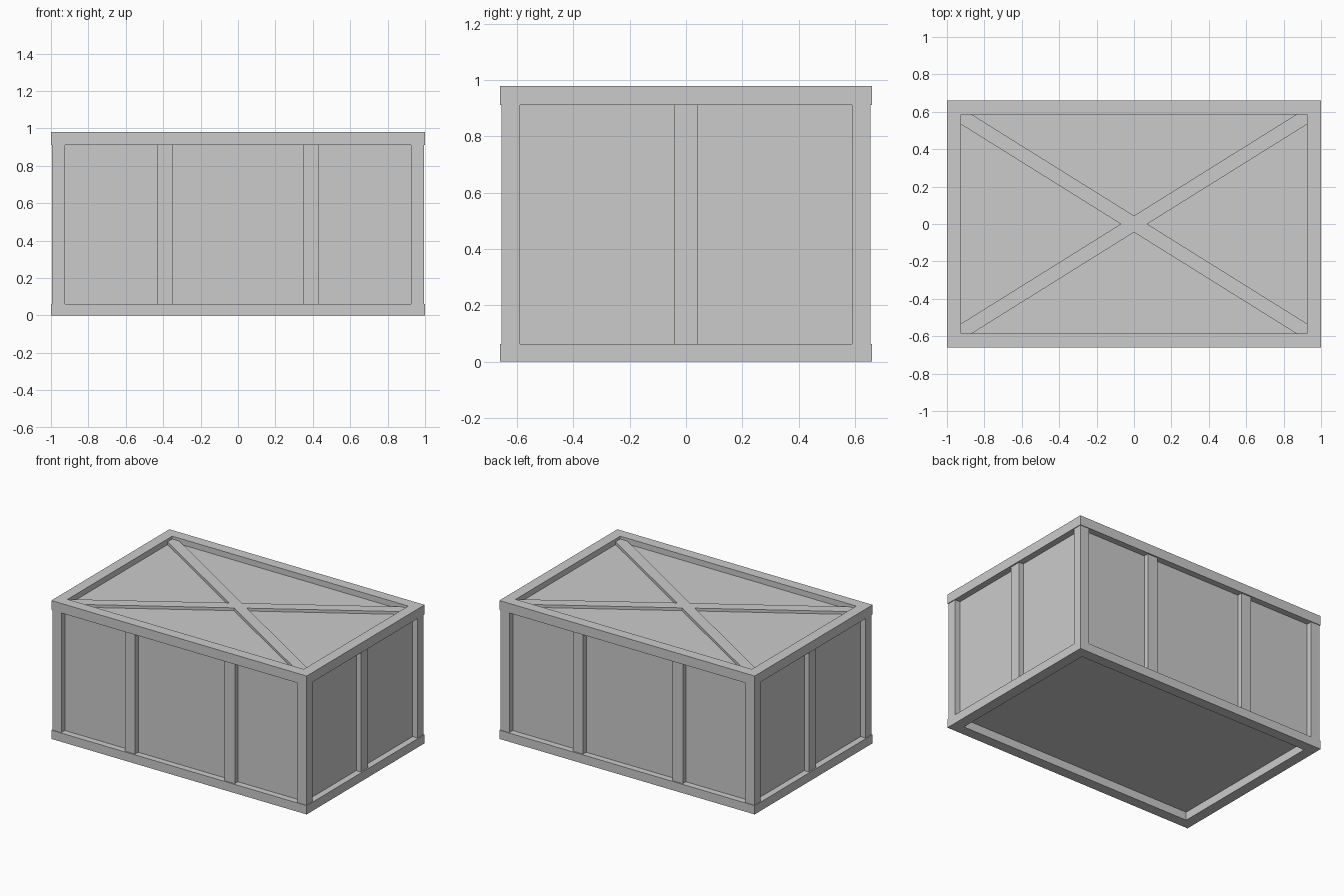
import bpy, bmesh, math

if "Cube" in bpy.data.objects:
    bpy.data.objects.remove(bpy.data.objects["Cube"])

X, Y, H = 1.0, 0.66, 0.98      # outer half sizes and height
RAIL = 0.075                   # rail width
LOW, HIGH = 0.062, 0.912       # top of bottom rails, underside of top rails
RECESS = 0.045                 # panel depth behind the rails


def box(name, cx, cy, z0, z1, sx, sy, angle=0):
    """Box given by centre, z range, full sizes and rotation about z."""
    bm = bmesh.new()
    bmesh.ops.create_cube(bm, size=1)
    for v in bm.verts:
        v.co.x *= sx
        v.co.y *= sy
        v.co.z = z0 if v.co.z < 0 else z1
    me = bpy.data.meshes.new(name)
    bm.to_mesh(me)
    bm.free()
    ob = bpy.data.objects.new(name, me)
    ob.location = (cx, cy, 0)
    ob.rotation_euler.z = angle
    bpy.context.collection.objects.link(ob)
    return ob


def prism(name, outline, z0, z1):
    """Extrude a flat outline upward."""
    bm = bmesh.new()
    face = bm.faces.new([bm.verts.new((x, y, z0)) for x, y in outline])
    ext = bmesh.ops.extrude_face_region(bm, geom=[face])
    for g in ext["geom"]:
        if isinstance(g, bmesh.types.BMVert):
            g.co.z = z1
    bmesh.ops.recalc_face_normals(bm, faces=bm.faces)
    me = bpy.data.meshes.new(name)
    bm.to_mesh(me)
    bm.free()
    bpy.context.collection.objects.link(bpy.data.objects.new(name, me))


# Recessed panels of the crate
box("crate_panels", 0, 0, LOW - 0.004, 0.94, 2 * (X - RECESS), 2 * (Y - RECESS))

# Mitred rails around the bottom and the top
xi, yi = X - RAIL, Y - RAIL
for level, z0, z1 in (("bottom", 0, LOW), ("top", HIGH, H)):
    for s, side in ((-1, "front"), (1, "back")):
        prism(f"{level}_rail_{side}",
              [(-X, s * Y), (X, s * Y), (xi, s * yi), (-xi, s * yi)], z0, z1)
    for s, side in ((-1, "left"), (1, "right")):
        prism(f"{level}_rail_{side}",
              [(s * X, -Y), (s * X, Y), (s * xi, yi), (s * xi, -yi)], z0, z1)

# Corner posts, set back slightly from the rails
for sx in (-1, 1):
    for sy in (-1, 1):
        box("corner_post", sx * (X - 0.0395), sy * (Y - 0.0375), LOW, HIGH, 0.069, 0.065)

# Middle posts: two on the long sides, one on the short sides
for s in (-1, 1):
    for x in (-0.39, 0.39):
        box("long_side_post", x, s * (Y - 0.035), LOW, HIGH, 0.08, 0.05)
    box("short_side_post", s * (X - 0.035), 0, LOW, HIGH, 0.05, 0.08)

# Crossed braces on the lid
tilt = math.atan(0.624)
for a in (-tilt, tilt):
    box("lid_brace", 0, 0, 0.93, 0.96, 2.2, 0.075, a)
